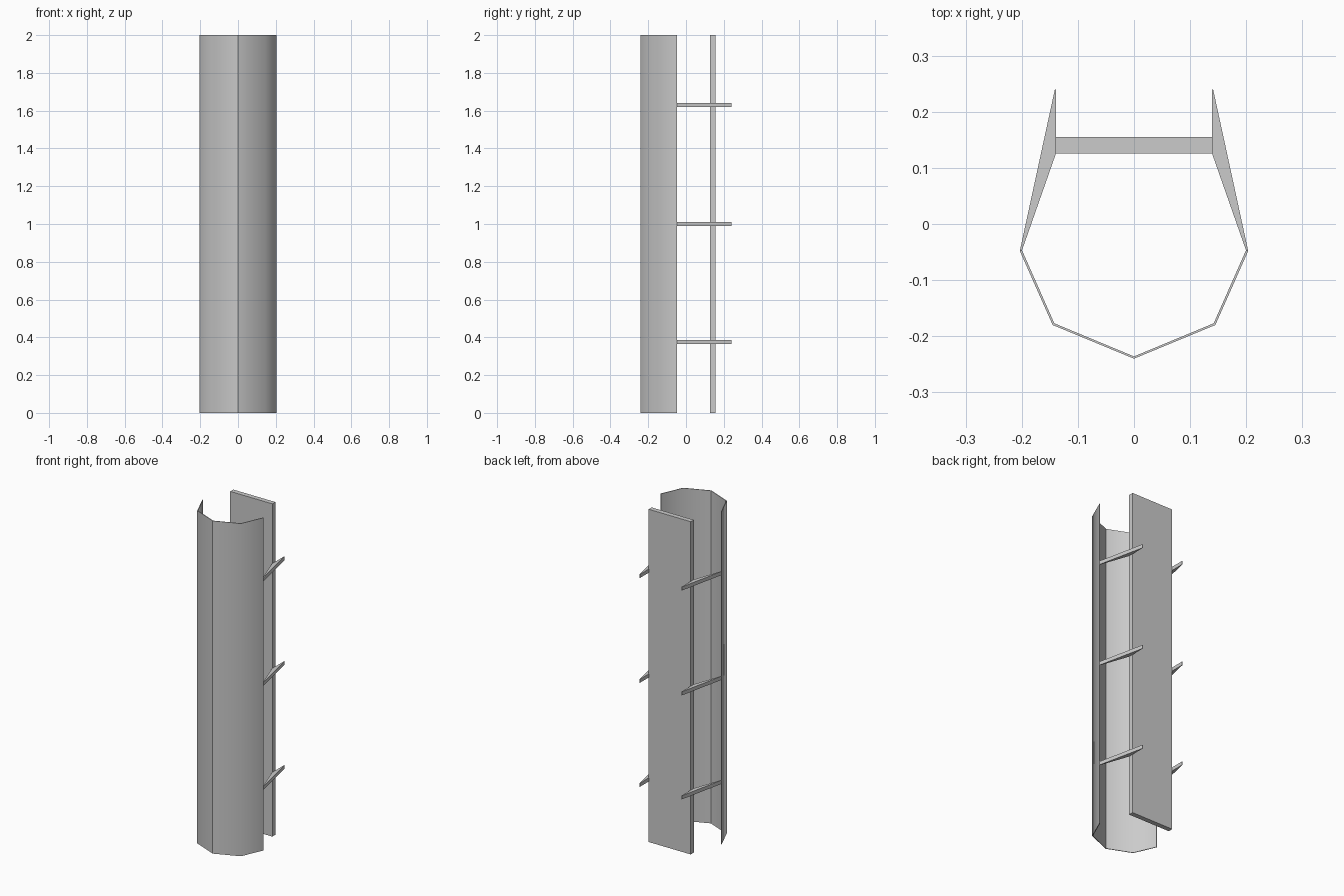
import bpy, bmesh, math

if "Cube" in bpy.data.objects:
    bpy.data.objects.remove(bpy.data.objects["Cube"])

H = 2.0          # overall height


def prism(name, outline, z0, z1, mirror=False):
    """Extrude a plan outline from z0 to z1, optionally mirrored across x = 0."""
    bm = bmesh.new()
    face = bm.faces.new([bm.verts.new((x, y, z0)) for x, y in outline])
    ext = bmesh.ops.extrude_face_region(bm, geom=[face])
    top = [v for v in ext["geom"] if isinstance(v, bmesh.types.BMVert)]
    bmesh.ops.translate(bm, verts=top, vec=(0, 0, z1 - z0))
    bmesh.ops.recalc_face_normals(bm, faces=bm.faces)
    mesh = bpy.data.meshes.new(name)
    bm.to_mesh(mesh)
    bm.free()
    ob = bpy.data.objects.new(name, mesh)
    bpy.context.collection.objects.link(ob)
    if mirror:
        mod = ob.modifiers.new("mirror", "MIRROR")
        mod.use_mirror_merge = False   # keeps the centre seam crisp
    return ob


def smooth(ob, degrees):
    bpy.ops.object.select_all(action="DESELECT")
    ob.select_set(True)
    bpy.context.view_layer.objects.active = ob
    bpy.ops.object.shade_smooth_by_angle(angle=math.radians(degrees))


# Thin faceted front shell: half profile, mirrored
outer = [(0, -0.24), (0.145, -0.18), (0.2035, -0.048)]
inner = [(0.1995, -0.047), (0.142, -0.177), (0, -0.236)]
smooth(prism("front_shell", outer + inner, 0, H, mirror=True), 60)

# Flat back panel
prism("back_panel", [(-0.14, 0.126), (0.14, 0.126), (0.14, 0.155), (-0.14, 0.155)], 0, H)

# Three pairs of wedge brackets joining the shell to the panel
bracket = [(0.2035, -0.048), (0.141, 0.24), (0.139, 0.24), (0.139, 0.126), (0.2, -0.048)]
for i, z in enumerate((0.375, 1.0, 1.63)):
    prism(f"side_brackets_{i + 1}", bracket, z - 0.011, z + 0.011, mirror=True)
